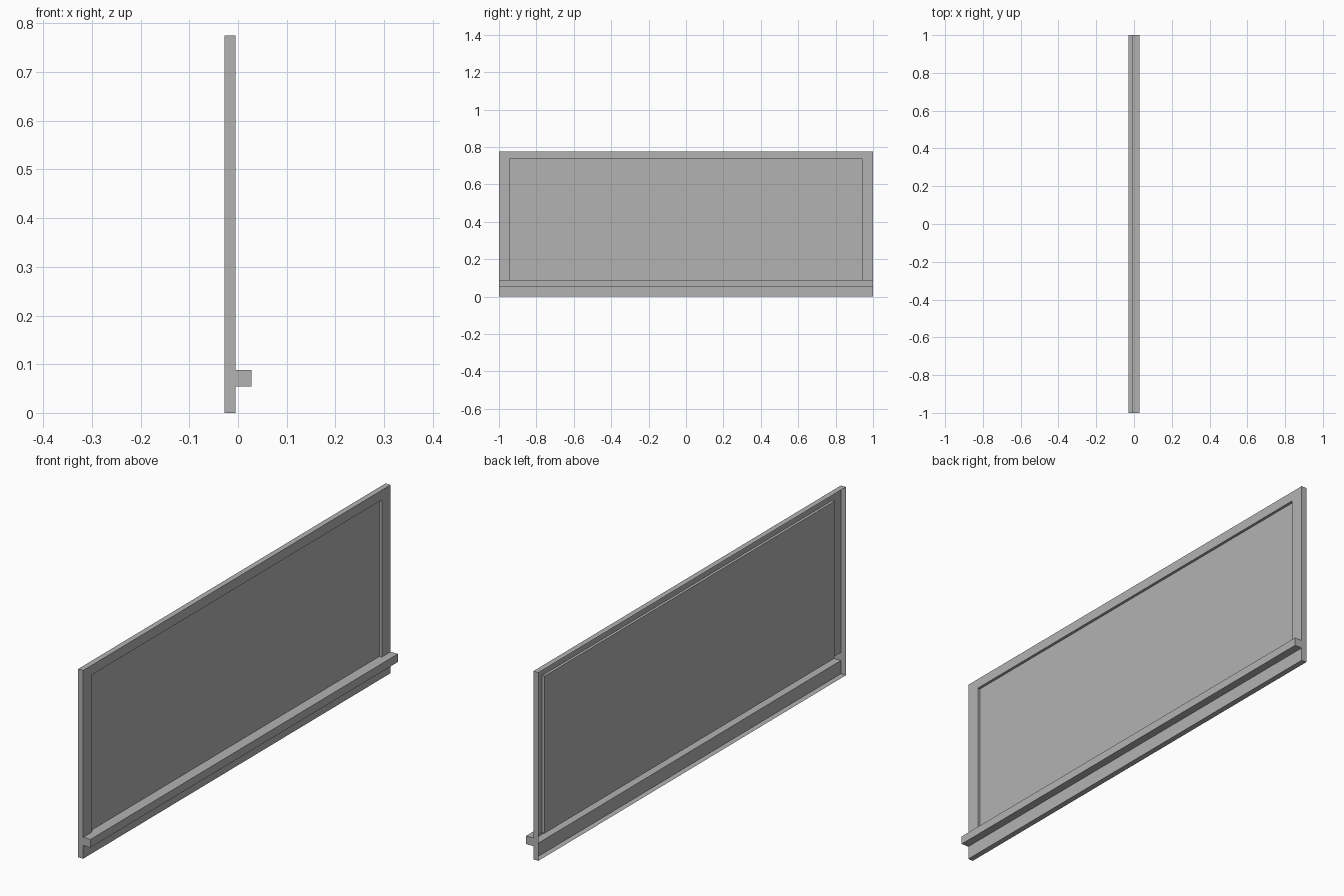
import bpy
import bmesh
from mathutils import Vector

cube = bpy.data.objects.get("Cube")
if cube:
    bpy.data.objects.remove(cube, do_unlink=True)

grey = bpy.data.materials.new("plain grey")
grey.use_nodes = True
colour = (0.45, 0.45, 0.45, 1.0)
grey.diffuse_color = colour
grey.node_tree.nodes["Principled BSDF"].inputs["Base Color"].default_value = colour

# Depths along x, then half width and heights
BACK, PANEL, FACE, NOSE = -0.028, -0.016, -0.005, 0.028
END, OPENING = 1.0, 0.943
SILL_LOW, SILL_TOP, OPENING_TOP, TOP = 0.0545, 0.088, 0.735, 0.775


def sheet_box(name, low, high, sides, inward=False):
    """Thin sheet box that keeps only the listed sides, such as '+x -z'."""
    low, high = Vector(low), Vector(high)
    wanted = []
    for side in sides.split():
        direction = Vector((0, 0, 0))
        direction["xyz".index(side[1])] = 1 if side[0] == "+" else -1
        wanted.append(direction)
    bm = bmesh.new()
    bmesh.ops.create_cube(bm, size=1)
    bm.normal_update()
    unwanted = [f for f in bm.faces
                if not any(f.normal.dot(d) > 0.9 for d in wanted)]
    bmesh.ops.delete(bm, geom=unwanted, context="FACES")
    for v in bm.verts:
        v.co = (low + high) / 2 + v.co * (high - low)
    if inward:
        bmesh.ops.reverse_faces(bm, faces=bm.faces[:])
    mesh = bpy.data.meshes.new(name)
    bm.to_mesh(mesh)
    bm.free()
    mesh.materials.append(grey)
    obj = bpy.data.objects.new(name, mesh)
    bpy.context.collection.objects.link(obj)
    return obj


# Outer rim, open at the back
sheet_box("outer_rim", (BACK, -END, 0), (FACE, END, TOP), "+y -y +z -z")

# Face frame around the opening
sheet_box("bottom_rail", (BACK, -END, 0), (FACE, END, SILL_LOW), "+x")
sheet_box("top_rail", (BACK, -END, OPENING_TOP), (FACE, END, TOP), "+x")
for name, y0, y1 in (("front_stile", -END, -OPENING), ("back_stile", OPENING, END)):
    sheet_box(name, (BACK, y0, SILL_TOP), (FACE, y1, OPENING_TOP), "+x")

# Shallow recessed panel
sheet_box("recessed_panel", (PANEL, -OPENING, SILL_TOP), (FACE, OPENING, OPENING_TOP),
          "-x +y -y +z -z", inward=True)

# Hollow ledge along the bottom
sheet_box("ledge", (FACE, -END, SILL_LOW), (NOSE, END, SILL_TOP), "+x +y -y +z -z")
